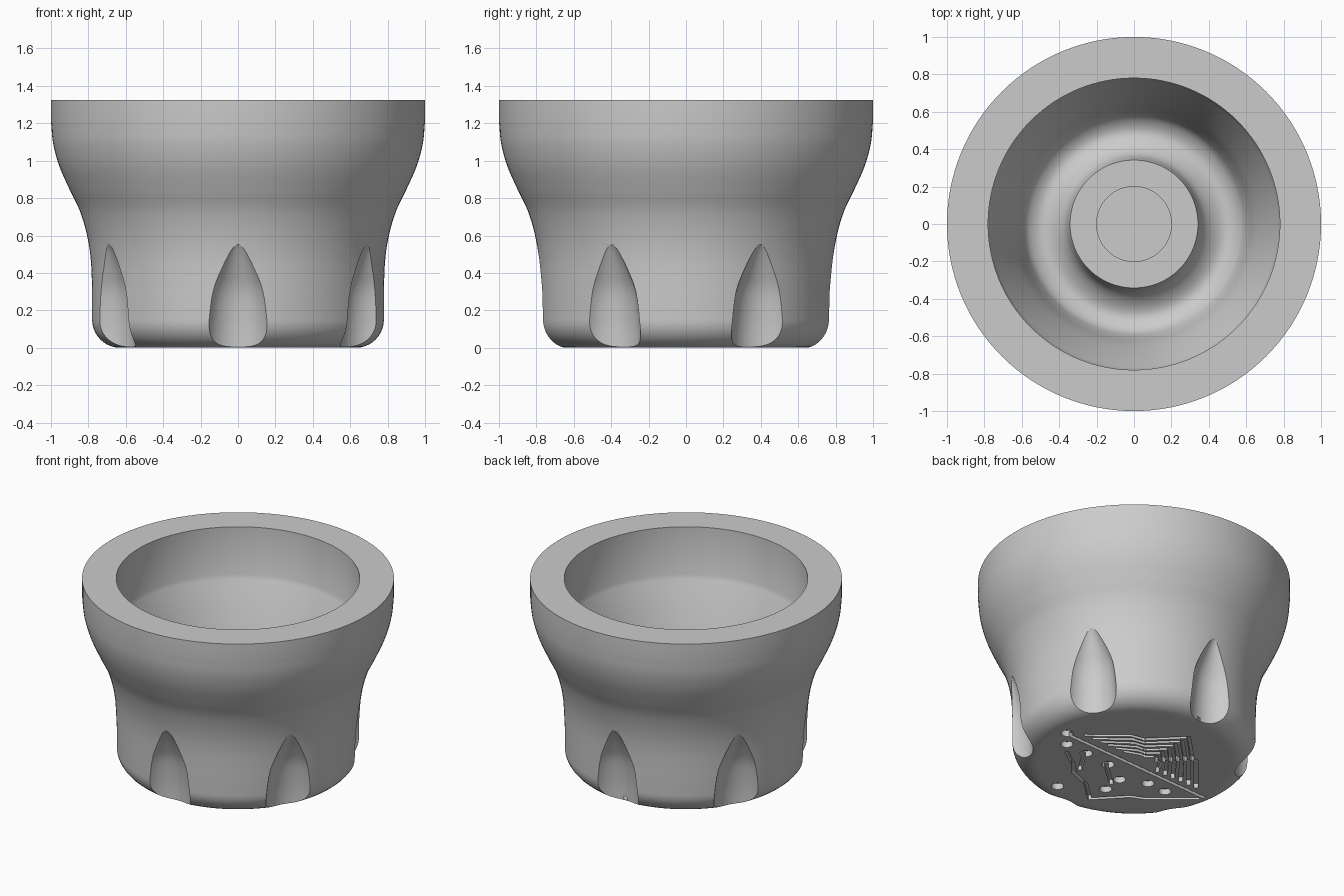
import bpy, bmesh, math
from mathutils import Matrix, Vector

if "Cube" in bpy.data.objects:
    bpy.data.objects.remove(bpy.data.objects["Cube"])

grey = bpy.data.materials.new("plain grey")
grey.use_nodes = True
grey.diffuse_color = (0.6, 0.6, 0.6, 1)
grey.node_tree.nodes["Principled BSDF"].inputs["Base Color"].default_value = (0.6, 0.6, 0.6, 1)


def smooth_path(points, steps=6):
    """Catmull-Rom curve through a few profile points."""
    pts = [Vector(p) for p in points]
    ext = [2 * pts[0] - pts[1]] + pts + [2 * pts[-1] - pts[-2]]
    out = []
    for a, b, c, d in zip(ext, ext[1:], ext[2:], ext[3:]):
        for i in range(steps):
            t = i / steps
            out.append(0.5 * (2 * b + (c - a) * t + (2 * a - 5 * b + 4 * c - d) * t ** 2
                              + (3 * b - a - 3 * c + d) * t ** 3))
    return out + [pts[-1]]


def lathe(bm, profile, segments, centre=(0, 0)):
    """Spin a profile that starts and ends on the axis into a closed solid."""
    cx, cy = centre
    rings = []
    for r, z in profile:
        if r < 1e-5:
            rings.append([bm.verts.new((cx, cy, z))])
        else:
            rings.append([bm.verts.new((cx + r * math.cos(2 * math.pi * i / segments),
                                        cy + r * math.sin(2 * math.pi * i / segments), z))
                          for i in range(segments)])
    for lo, hi in zip(rings, rings[1:]):
        for i in range(segments):
            j = (i + 1) % segments
            quad = [lo[i % len(lo)], lo[j % len(lo)], hi[j % len(hi)], hi[i % len(hi)]]
            bm.faces.new(list(dict.fromkeys(quad)))


def finish(bm, name):
    bmesh.ops.recalc_face_normals(bm, faces=bm.faces)
    mesh = bpy.data.meshes.new(name)
    bm.to_mesh(mesh)
    bm.free()
    mesh.materials.append(grey)
    obj = bpy.data.objects.new(name, mesh)
    bpy.context.collection.objects.link(obj)
    return obj


def cut(target, cutter):
    cutter.hide_render = True
    mod = target.modifiers.new("cut", 'BOOLEAN')
    mod.operation, mod.solver, mod.object = 'DIFFERENCE', 'EXACT', cutter
    mod.use_self = True
    bpy.context.view_layer.objects.active = target
    bpy.ops.object.modifier_apply(modifier=mod.name)
    bpy.data.objects.remove(cutter)


# Cup body: underside, rounded foot, flared wall, rim, hollow and central boss
foot = [(0.63 + 0.15 * math.sin(a), 0.15 - 0.15 * math.cos(a))
        for a in (math.pi / 2 * i / 10 for i in range(11))]
wall = smooth_path([(0.78, 0.32), (0.787, 0.47), (0.807, 0.6), (0.845, 0.73), (0.9, 0.845),
                    (0.955, 0.97), (0.988, 1.09), (1.0, 1.21)])
hollow = smooth_path([(0.78, 0.99), (0.71, 0.82), (0.645, 0.64), (0.605, 0.49), (0.57, 0.41),
                      (0.5, 0.37), (0.43, 0.39), (0.37, 0.45), (0.342, 0.55)])
profile = ([(0, 0), (0.61, 0)] + foot + wall + [(1, 1.325), (0.78, 1.325)] + hollow
           + [(0.2, 0.55), (0.2, 0.45), (0, 0.45)])
bm = bmesh.new()
lathe(bm, profile, 128)
cup = finish(bm, "cup_body")

# Six tapered flutes around the foot
flute = smooth_path([(0.176, -0.1), (0.176, 0.03), (0.17, 0.15), (0.15, 0.3),
                     (0.11, 0.41), (0.063, 0.51), (0.04, 0.55)], 4)
bm = bmesh.new()
for k in range(6):
    a = math.radians(30 + 60 * k)
    lathe(bm, [(0, -0.1)] + flute + [(0, 0.58)], 48, (0.836 * math.cos(a), 0.836 * math.sin(a)))
cut(cup, finish(bm, "flute_cutters"))

# Engraved traces and round pads on the underside
WIDTH, DEPTH = 0.025, 0.035
bm = bmesh.new()


def trace(*points):
    for a, b in zip(points, points[1:]):
        a, b = Vector(a), Vector(b)
        d = b - a
        mid = (a + b) / 2
        m = (Matrix.Translation((mid.x, mid.y, 0)) @ Matrix.Rotation(math.atan2(d.y, d.x), 4, 'Z')
             @ Matrix.Diagonal((d.length + WIDTH * 0.8, WIDTH, 2 * DEPTH, 1)))
        bmesh.ops.create_cube(bm, size=1, matrix=m)


trace((0.52, -0.01), (-0.65, -0.07))
for k in range(6):
    h = 0.40 - 0.065 * k
    top = 0.06 + h
    trace((-0.07 + h + 0.12, 0.06), (-0.01 + h * 0.6, top - h * 0.55),
          (-0.05 + h * 0.45, top - h * 0.5), (-0.07, top), (-0.07 - h * 0.5, top - h * 0.5),
          (-0.1 - h * 0.5, top - h * 0.5), (-0.12 - h, 0.0))
trace((0.4, -0.19), (0.27, -0.28), (0.2, -0.36), (0.05, -0.42), (-0.09, -0.55),
      (-0.27, -0.36), (-0.36, -0.32), (-0.62, -0.1))
trace((0.11, -0.15), (-0.07, -0.31))
trace((0.3, -0.14), (0.2, -0.3))

pads = [(0.56, 0), (0.47, -0.11), (0.3, -0.12), (0.1, -0.14), (0.17, -0.56),
        (-0.09, -0.39), (-0.08, -0.24), (-0.25, -0.16), (-0.4, -0.17)]
for x, y in pads:
    bmesh.ops.create_cone(bm, cap_ends=True, segments=20, radius1=0.04, radius2=0.04,
                          depth=2.4 * DEPTH, matrix=Matrix.Translation((x, y, 0)))
cut(cup, finish(bm, "engraving_cutters"))

# Smooth shading with crisp rims and cut edges
for o in bpy.context.selected_objects:
    o.select_set(False)
cup.select_set(True)
bpy.context.view_layer.objects.active = cup
bpy.ops.object.shade_smooth_by_angle(angle=math.radians(30))
